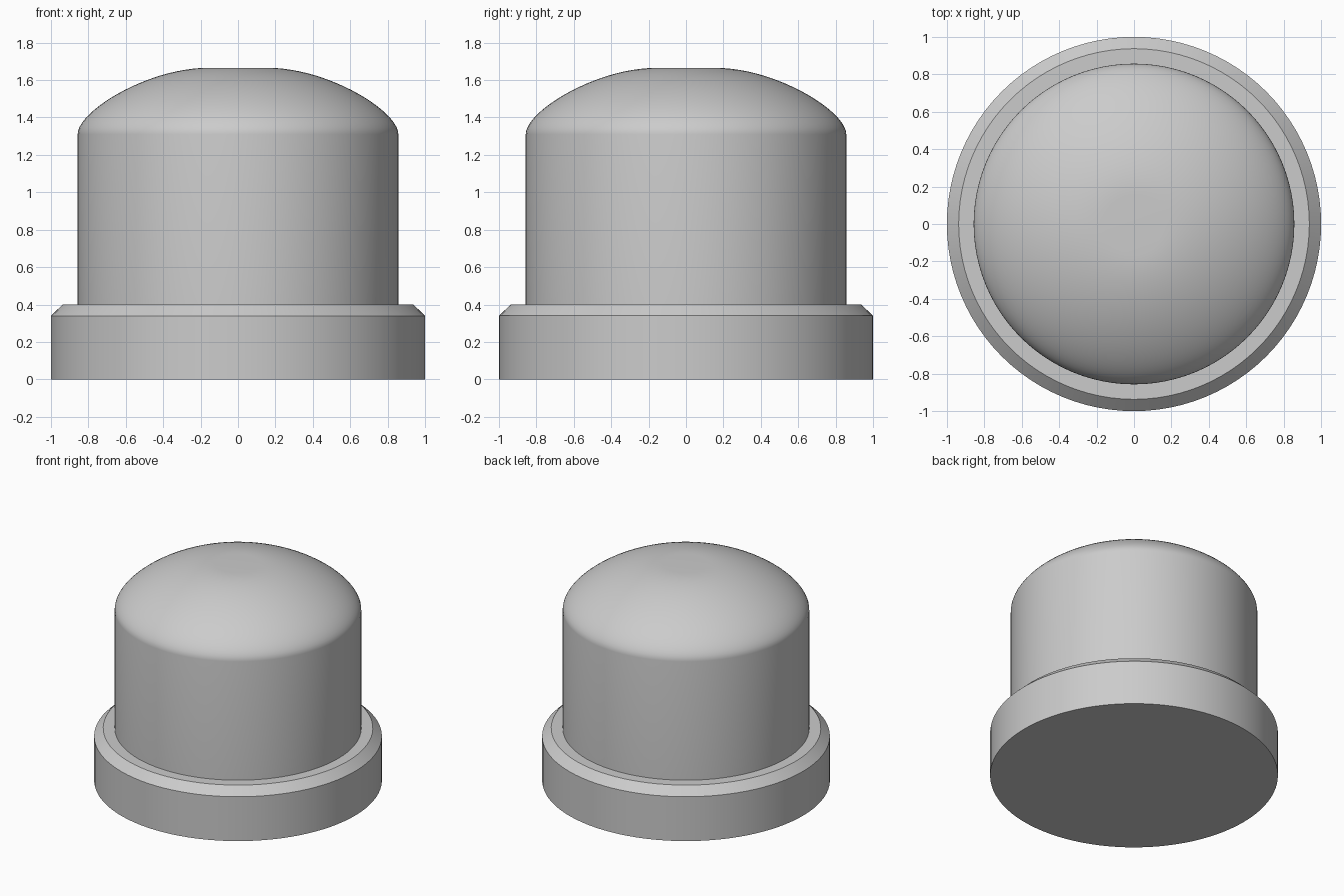
import bpy
import bmesh
import math
from mathutils import Vector
from mathutils.geometry import interpolate_bezier

SIDES = 96

cube = bpy.data.objects.get("Cube")
if cube:
    bpy.data.objects.remove(cube, do_unlink=True)

# Single grey material
grey = bpy.data.materials.new("plain_grey")
grey.use_nodes = True
colour = (0.6, 0.6, 0.6, 1)
grey.diffuse_color = colour
grey.node_tree.nodes["Principled BSDF"].inputs["Base Color"].default_value = colour


def lathe(name, profile):
    """Revolve (radius, height) points about z and cap both ends."""
    bm = bmesh.new()
    rings = []
    for r, z in profile:
        angles = [2 * math.pi * i / SIDES for i in range(SIDES)]
        rings.append([bm.verts.new((r * math.cos(a), r * math.sin(a), z)) for a in angles])
    for low, high in zip(rings, rings[1:]):
        for i in range(SIDES):
            j = (i + 1) % SIDES
            bm.faces.new((low[i], low[j], high[j], high[i]))
    bm.faces.new(rings[0][::-1])
    bm.faces.new(rings[-1])
    mesh = bpy.data.meshes.new(name)
    bm.to_mesh(mesh)
    bm.free()
    mesh.materials.append(grey)
    obj = bpy.data.objects.new(name, mesh)
    bpy.context.collection.objects.link(obj)
    bpy.ops.object.select_all(action="DESELECT")
    obj.select_set(True)
    bpy.context.view_layer.objects.active = obj
    bpy.ops.object.shade_smooth_by_angle(angle=math.radians(30))
    return obj


# Wide flange with a chamfered rim
lathe("base_flange", [(1, 0), (1, 0.34), (0.937, 0.4)])

# Cylinder rounding over into a shallow dome with a small flat top
handles = [Vector((r, z, 0)) for r, z in
           ((0.857, 1.31), (0.857, 1.435), (0.48, 1.665), (0.16, 1.665))]
dome = [(p.x, p.y) for p in interpolate_bezier(*handles, 24)]
lathe("domed_body", [(0.857, 0.38)] + dome)
